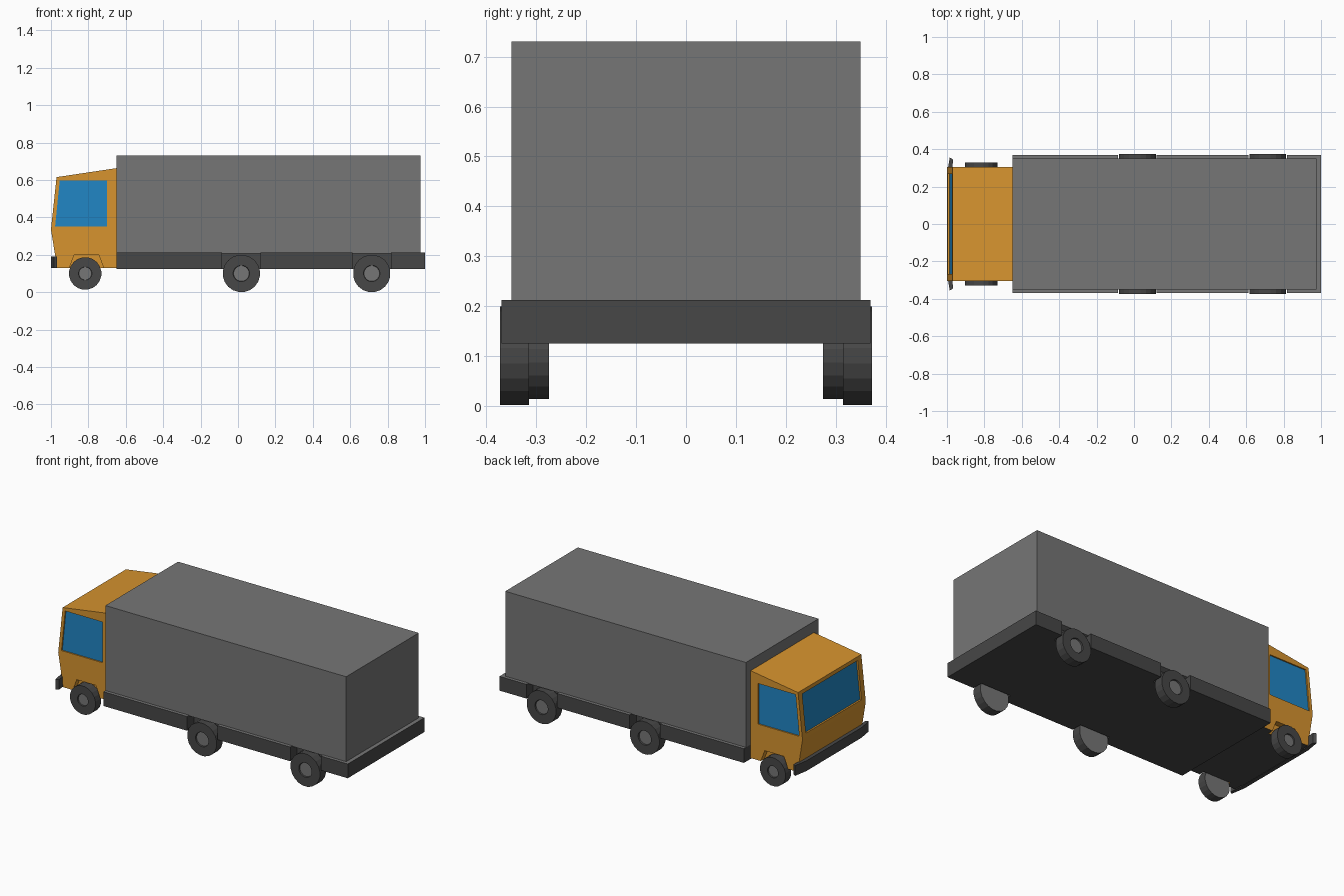
import bpy, bmesh, math

if "Cube" in bpy.data.objects:
    bpy.data.objects.remove(bpy.data.objects["Cube"])


def material(name, rgb):
    m = bpy.data.materials.new(name)
    m.diffuse_color = (*rgb, 1)
    m.use_nodes = True
    m.node_tree.nodes["Principled BSDF"].inputs["Base Color"].default_value = m.diffuse_color
    return m


ORANGE = material("orange paint", (0.68, 0.295, 0.028))
GREY = material("mid grey", (0.18, 0.18, 0.18))
DARK = material("dark grey", (0.063, 0.063, 0.063))
BLUE = material("blue glass", (0.015, 0.24, 0.56))


def finish(bm, name, mats):
    bmesh.ops.recalc_face_normals(bm, faces=bm.faces)
    me = bpy.data.meshes.new(name)
    bm.to_mesh(me)
    bm.free()
    for m in mats:
        me.materials.append(m)
    ob = bpy.data.objects.new(name, me)
    bpy.context.collection.objects.link(ob)
    return ob


def prism(name, pts, a, b, *mats, plan=False):
    """Extrude an xz profile along y (or an xy plan along z)."""
    bm = bmesh.new()
    put = (lambda p, h: (p[0], p[1], h)) if plan else (lambda p, h: (p[0], h, p[1]))
    face = bm.faces.new([bm.verts.new(put(p, a)) for p in pts])
    geom = bmesh.ops.extrude_face_region(bm, geom=[face])["geom"]
    shift = (0, 0, b - a) if plan else (0, b - a, 0)
    bmesh.ops.translate(bm, vec=shift, verts=[v for v in geom if isinstance(v, bmesh.types.BMVert)])
    return finish(bm, name, mats)


def rect(x0, x1, z0, z1):
    return [(x0, z0), (x1, z0), (x1, z1), (x0, z1)]


def cut(ob, cutters):
    for c in cutters:
        c.hide_render = True
        mod = ob.modifiers.new("cut", 'BOOLEAN')
        mod.operation, mod.solver, mod.object = 'DIFFERENCE', 'EXACT', c
        bpy.context.view_layer.objects.active = ob
        bpy.ops.object.modifier_apply(modifier=mod.name)
        bpy.data.objects.remove(c)


def wheel(name, x, z, r, hub, y_in, y_out, side):
    """Low-poly wheel revolved about y: grey back, dark tyre, recessed grey hub."""
    n = 20
    bm = bmesh.new()
    rings = []
    for rad, y in [(r, y_in), (r, y_out), (hub, y_out), (hub * 0.95, y_out - 0.008)]:
        rings.append([bm.verts.new((x + rad * math.sin((i + 0.5) * math.tau / n), side * y,
                                    z + rad * math.cos((i + 0.5) * math.tau / n))) for i in range(n)])
    for a, b in zip(rings, rings[1:]):
        for i in range(n):
            j = (i + 1) % n
            bm.faces.new((a[i], a[j], b[j], b[i]))
    for cap in (rings[0], rings[-1]):
        bm.faces.new(cap).material_index = 1
    finish(bm, name, (DARK, GREY))


# Cargo box
prism("cargo_box", rect(-0.65, 0.975, 0.208, 0.73), -0.35, 0.35, GREY)

# Chassis with wheel notches, grey deck on top
REAR = (0.018, 0.715)
chassis = prism("chassis", rect(-0.65, 1.0, 0.125, 0.212), -0.37, 0.37, DARK, GREY)
cut(chassis, [prism("notch_cutter", rect(x - 0.103, x + 0.103, 0.05, 0.3),
                    s * 0.305, s * 0.5, DARK, GREY) for x in REAR for s in (-1, 1)])
for p in chassis.data.polygons:
    p.material_index = 1 if p.normal.z > 0.9 and p.center.z > 0.2 else 0

# Cab with wheel arches and window recesses, dark underside
cab = prism("cab", [(-0.65, 0.13), (-0.65, 0.663), (-0.97, 0.615), (-1.0, 0.335), (-0.967, 0.13)],
            -0.305, 0.305, ORANGE, DARK)
ARCH = [(-0.92, 0.05), (-0.902, 0.13), (-0.875, 0.2), (-0.745, 0.2), (-0.718, 0.13), (-0.70, 0.05)]
SIDE = [(-0.978, 0.35), (-0.70, 0.35), (-0.70, 0.598), (-0.953, 0.598)]
cutters = [prism("windscreen_cutter", [(-1.1, 0.36), (-0.983, 0.36), (-0.958, 0.593), (-1.1, 0.593)],
                 -0.268, 0.268, ORANGE, DARK)]
for s in (-1, 1):
    cutters.append(prism("arch_cutter", ARCH, s * 0.27, s * 0.5, ORANGE, DARK))
    cutters.append(prism("window_cutter", SIDE, s * 0.293, s * 0.5, ORANGE, DARK))
cut(cab, cutters)
for p in cab.data.polygons:
    p.material_index = 1 if p.normal.z < -0.9 and p.center.z < 0.14 else 0

# Glass plates
prism("windscreen", [(-0.987, 0.36), (-0.981, 0.36), (-0.956, 0.593), (-0.962, 0.593)],
      -0.268, 0.268, BLUE)
for s in (-1, 1):
    prism("side_window", SIDE, s * 0.291, s * 0.297, BLUE)

# Front bumper with swept-back ends
prism("front_bumper", [(-0.985, -0.355), (-1.0, -0.265), (-1.0, 0.265), (-0.985, 0.355),
                       (-0.967, 0.345), (-0.975, 0.265), (-0.975, -0.265), (-0.967, -0.345)],
      0.13, 0.192, DARK, plan=True)
prism("bumper_mount", rect(-0.985, -0.95, 0.132, 0.185), -0.26, 0.26, DARK)

# Wheels
for s, label in ((-1, "near"), (1, "far")):
    wheel("front_wheel_" + label, -0.817, 0.1, 0.087, 0.036, 0.275, 0.33, s)
    for x in REAR:
        wheel("rear_wheel_" + label, x, 0.1, 0.1, 0.044, 0.315, 0.373, s)
